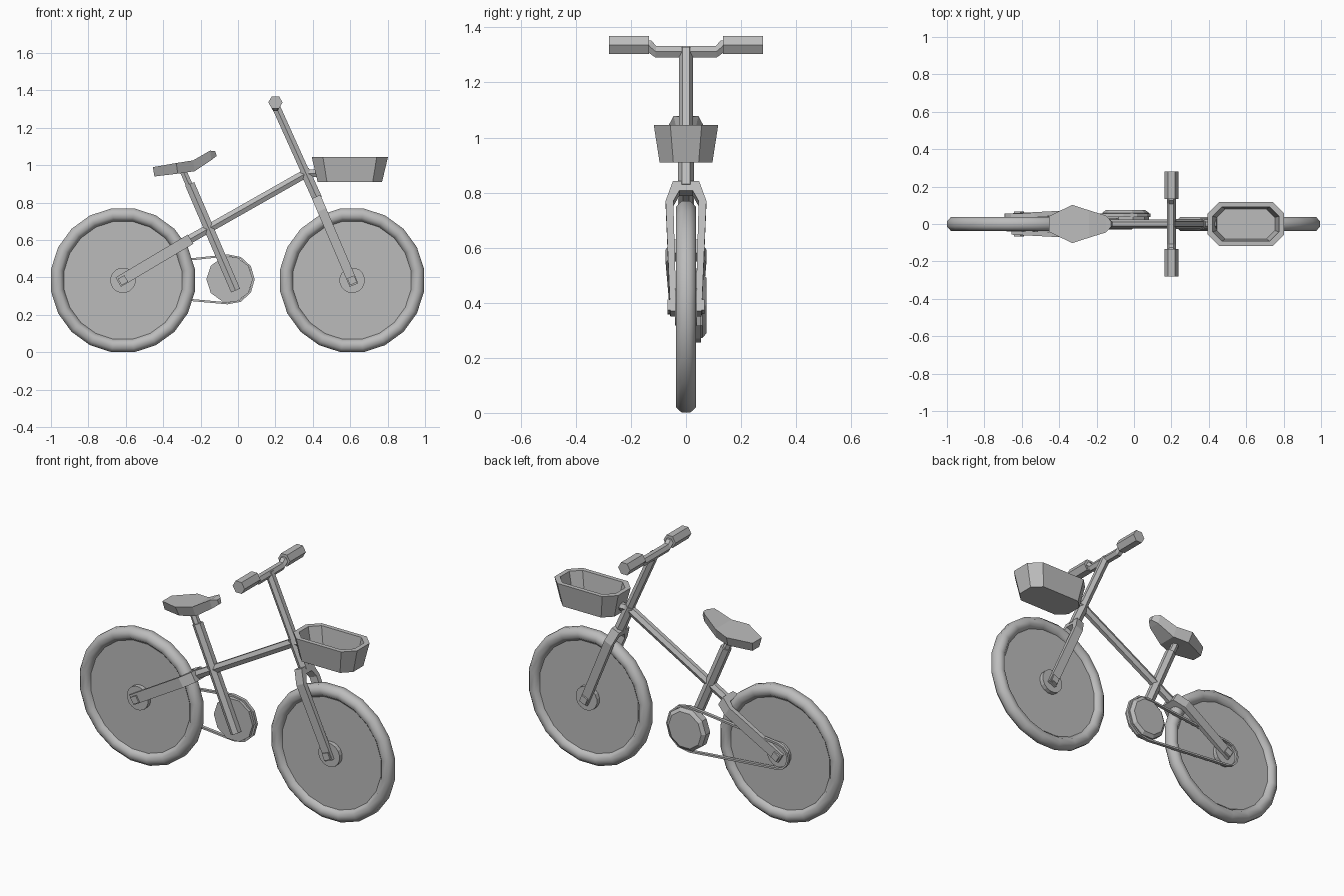
import bpy, bmesh
from math import sin, cos, pi, radians
from mathutils import Vector as V

if "Cube" in bpy.data.objects:
    bpy.data.objects.remove(bpy.data.objects["Cube"], do_unlink=True)

grey = bpy.data.materials.new("plain_grey")
grey.use_nodes = True
colour = (0.5, 0.5, 0.5, 1)
grey.diffuse_color = colour
grey.node_tree.nodes["Principled BSDF"].inputs["Base Color"].default_value = colour

X, Y, Z = V((1, 0, 0)), V((0, 1, 0)), V((0, 0, 1))


def loft(name, rings, closed=False, smooth=False):
    """Skin a list of equal-length vertex rings; cap the ends unless closed."""
    bm = bmesh.new()
    rows = [[bm.verts.new(p) for p in ring] for ring in rings]
    n = len(rows[0])
    pairs = list(zip(rows, rows[1:])) + ([(rows[-1], rows[0])] if closed else [])
    for a, b in pairs:
        for i in range(n):
            j = (i + 1) % n
            bm.faces.new((a[i], a[j], b[j], b[i]))
    if not closed:
        bm.faces.new(rows[0])
        bm.faces.new(rows[-1])
    bmesh.ops.recalc_face_normals(bm, faces=bm.faces)
    mesh = bpy.data.meshes.new(name)
    bm.to_mesh(mesh)
    bm.free()
    mesh.materials.append(grey)
    obj = bpy.data.objects.new(name, mesh)
    bpy.context.collection.objects.link(obj)
    if smooth:
        bpy.ops.object.select_all(action='DESELECT')
        obj.select_set(True)
        bpy.context.view_layer.objects.active = obj
        bpy.ops.object.shade_smooth_by_angle(angle=radians(50))
    return obj


def sweep(name, path, sizes, n=6, ref=Y):
    """Sweep an n-sided section; sizes are (in-plane, along ref) half widths."""
    pts = [V(p) for p in path]
    rings = []
    for i, p in enumerate(pts):
        d = (pts[min(i + 1, len(pts) - 1)] - pts[max(i - 1, 0)]).normalized()
        u = ref.cross(d).normalized()
        a, b = sizes[i] if isinstance(sizes, list) else sizes
        k = 1 / cos(pi / n)
        angles = [2 * pi * (j + 0.5) / n for j in range(n)]
        rings.append([p + u * a * k * cos(t) + ref * b * k * sin(t) for t in angles])
    return loft(name, rings)


def drum(name, x, z, profile, n, ref=X):
    """Round part on a sideways axis; profile is (y, radius) pairs."""
    return sweep(name, [(x, y, z) for y, r in profile], [(r, r) for y, r in profile], n, ref)


def wheel(prefix, x, axis):
    z = 0.385
    rings = []
    for i in range(20):
        t = 2 * pi * (i + 0.5) / 20
        out = V((cos(t), 0, sin(t)))
        ring = []
        for j in range(8):
            s = 2 * pi * (j + 0.5) / 8
            ring.append(V((x, 0, z)) + out * (0.354 + 0.038 * cos(s)) + Y * 0.04 * sin(s))
        rings.append(ring)
    loft(prefix + "_tire", rings, closed=True, smooth=True)
    drum(prefix + "_disc", x, z, [(-0.015, 0.325), (0.015, 0.325)], 20)
    drum(prefix + "_hub", x, z, [(-0.04, 0.067), (0.04, 0.067)], 16)
    drum(prefix + "_axle", x, z, [(-0.068, 0.02), (0.068, 0.02)], 4, axis)


def fork(name, crown, tip, half):
    """Two legs joined by a crown, straddling a wheel."""
    crown, tip = V(crown), V(tip)
    run = tip - crown
    side = [(1, 0.046), (0.12, 0.06), (0, 0.036)]
    path = [crown + run * t + Y * y for t, y in side]
    path += [crown + run * t - Y * y for t, y in reversed(side)]
    sizes = [(0.011, half), (0.014, half), (0.022, half)]
    return sweep(name, path, sizes + sizes[::-1], 4, Y.cross(run).normalized())


# Wheels and forks
front_dir = V((0.19, 0, -0.455)).normalized()
rear_dir = V((-0.38, 0, -0.225)).normalized()
wheel("rear_wheel", -0.615, Y.cross(rear_dir))
wheel("front_wheel", 0.61, Y.cross(front_dir))
fork("front_fork", (0.425, 0, 0.815), (0.62, 0, 0.36), 0.025)
fork("rear_fork", (-0.27, 0, 0.595), (-0.64, 0, 0.375), 0.029)

# Frame tubes
sweep("steering_tube", [(0.2, 0, 1.32), (0.425, 0, 0.82)], (0.022, 0.022))
sweep("steering_collar", [(0.355, 0, 0.975), (0.425, 0, 0.82)], (0.026, 0.025))
sweep("top_tube", [(0.36, 0, 0.955), (-0.28, 0, 0.592)], (0.023, 0.02))
sweep("seat_tube", [(-0.258, 0, 0.9), (-0.013, 0, 0.33)], (0.026, 0.025))
sweep("seat_post", [(-0.3, 0, 0.985), (-0.25, 0, 0.87)], (0.018, 0.018))

# Saddle: cross-sections of x, top, bottom and half width
saddle = [(-0.455, 0.99, 0.94, 0.042), (-0.33, 1.012, 0.955, 0.102),
          (-0.24, 1.026, 0.968, 0.073), (-0.15, 1.078, 1.028, 0.045),
          (-0.122, 1.076, 1.05, 0.014)]
loft("saddle", [[V((x, w, t)), V((x, -w, t)), V((x + 0.008, -0.75 * w, b)),
                 V((x + 0.008, 0.75 * w, b))] for x, t, b, w in saddle])

# Handlebar with hollow-ended grips
bar = [(0.2, -0.16, 1.336), (0.2, -0.135, 1.333), (0.2, -0.11, 1.312)]
bar += [(x, -y, z) for x, y, z in reversed(bar)]
sweep("handlebar", bar, (0.021, 0.021), 6, X)
for label, s in (("left", 1), ("right", -1)):
    drum(label + "_grip", 0.2, 1.336,
         [(s * 0.135, 0.033), (s * 0.28, 0.033), (s * 0.28, 0.018), (s * 0.265, 0.018)], 6)

# Crank guard
CX, CZ = -0.045, 0.39
drum("crank_guard", CX, CZ, [(0.02, 0.118), (0.06, 0.118), (0.075, 0.1)], 10)

# Chain loop around crank and rear hub
belt = []
for cx, cz, r, start in ((CX, CZ, 0.134, -95), (-0.615, 0.385, 0.078, 95)):
    sweep_angle = 190 if start < 0 else 170
    for i in range(7):
        t = radians(start + sweep_angle * i / 6)
        belt.append([V((cx + q * cos(t), y, cz + q * sin(t)))
                     for q, y in ((r, 0.037), (r, 0.055), (r - 0.011, 0.055), (r - 0.011, 0.037))])
loft("chain", belt, closed=True)


# Basket with chamfered corners and a hollow inside
def tray(z, hx, hy, c):
    quarter = [(hx, hy - c), (hx - c, hy)]
    corner = quarter + [(-x, y) for x, y in reversed(quarter)]
    corner += [(-x, -y) for x, y in corner]
    return [V((0.598 + x, y, z)) for x, y in corner]


loft("basket", [tray(0.91, 0.172, 0.096, 0.05), tray(1.045, 0.204, 0.117, 0.06),
                tray(1.045, 0.178, 0.092, 0.05), tray(0.935, 0.155, 0.08, 0.045)])
sweep("basket_bracket", [(0.36, 0, 0.957), (0.44, 0, 0.957)], (0.02, 0.02))
